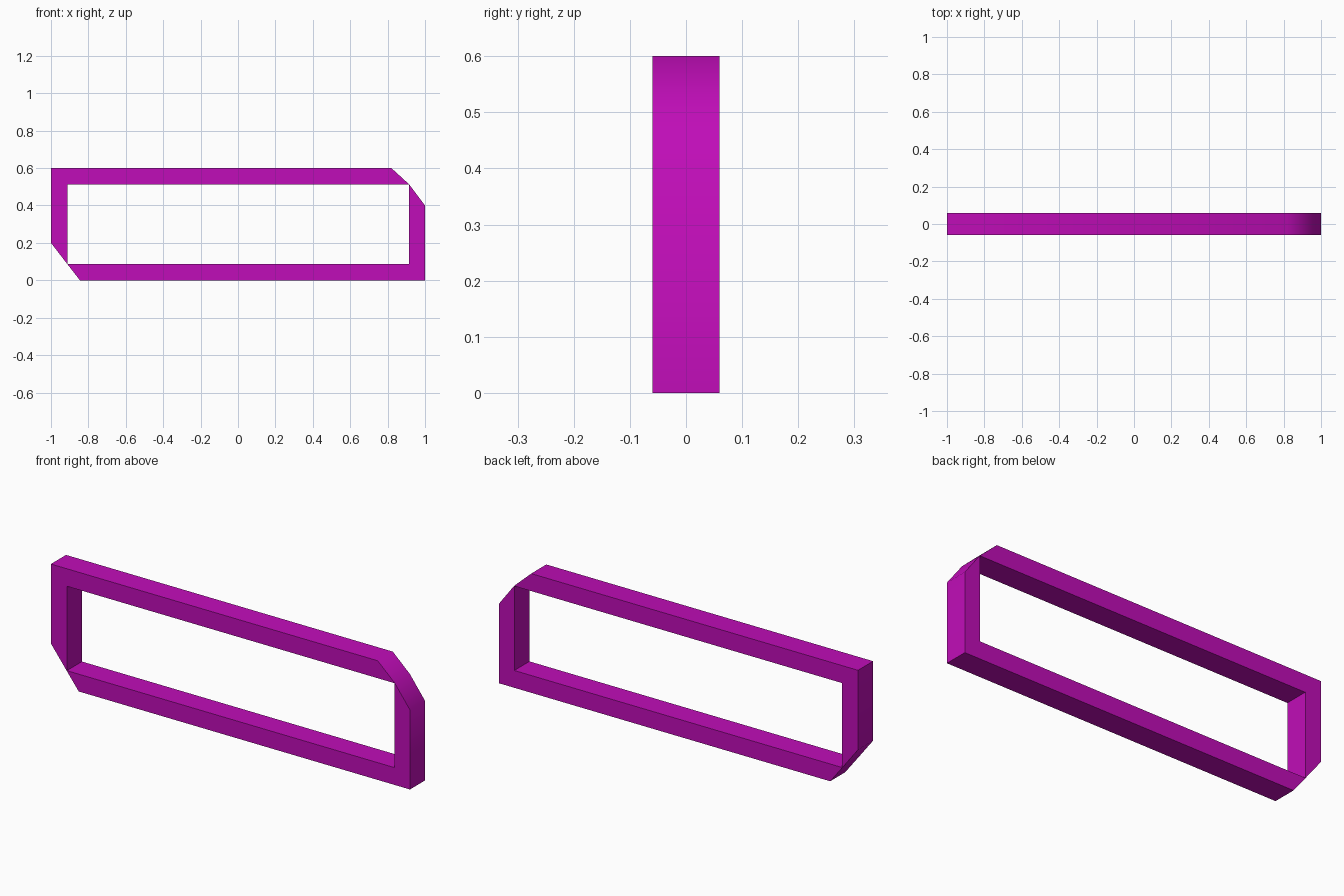
import bpy, bmesh, math

if "Cube" in bpy.data.objects:
    bpy.data.objects.remove(bpy.data.objects["Cube"])

DEPTH = 0.06  # half thickness in y

# Outer outline (x, z), clockwise, with two clipped corners
outer = [(-1, 0.6), (0.82, 0.6), (0.915, 0.513), (1, 0.4),
         (1, 0), (-0.845, 0), (-0.912, 0.086), (-1, 0.2)]
# Rectangular opening, just touching the clipped corners
inner = [(-0.911, 0.512), (0.914, 0.512), (0.914, 0.087), (-0.911, 0.087)]
nearest = [0, 1, 1, 1, 2, 3, 3, 3]  # opening corner facing each outer point

# Front face as a ring, then extruded to the back
bm = bmesh.new()
ov = [bm.verts.new((x, -DEPTH, z)) for x, z in outer]
iv = [bm.verts.new((x, -DEPTH, z)) for x, z in inner]
for i in range(8):
    j = (i + 1) % 8
    a, b = iv[nearest[i]], iv[nearest[j]]
    bm.faces.new([ov[i], ov[j], b] + ([a] if a is not b else []))
ext = bmesh.ops.extrude_face_region(bm, geom=bm.faces[:], use_keep_orig=True)
bmesh.ops.translate(bm, vec=(0, 2 * DEPTH, 0),
                    verts=[g for g in ext["geom"] if isinstance(g, bmesh.types.BMVert)])
bmesh.ops.recalc_face_normals(bm, faces=bm.faces[:])

mesh = bpy.data.meshes.new("clipped_frame")
bm.to_mesh(mesh)
bm.free()
frame = bpy.data.objects.new("clipped_frame", mesh)
bpy.context.collection.objects.link(frame)

# Magenta finish
mat = bpy.data.materials.new("magenta")
mat.diffuse_color = (0.53, 0.004, 0.48, 1)
mat.use_nodes = True
mat.node_tree.nodes["Principled BSDF"].inputs["Base Color"].default_value = mat.diffuse_color
mesh.materials.append(mat)

# Soft shading over the clipped corners only
bpy.context.view_layer.objects.active = frame
frame.select_set(True)
bpy.ops.object.shade_smooth_by_angle(angle=math.radians(45))
